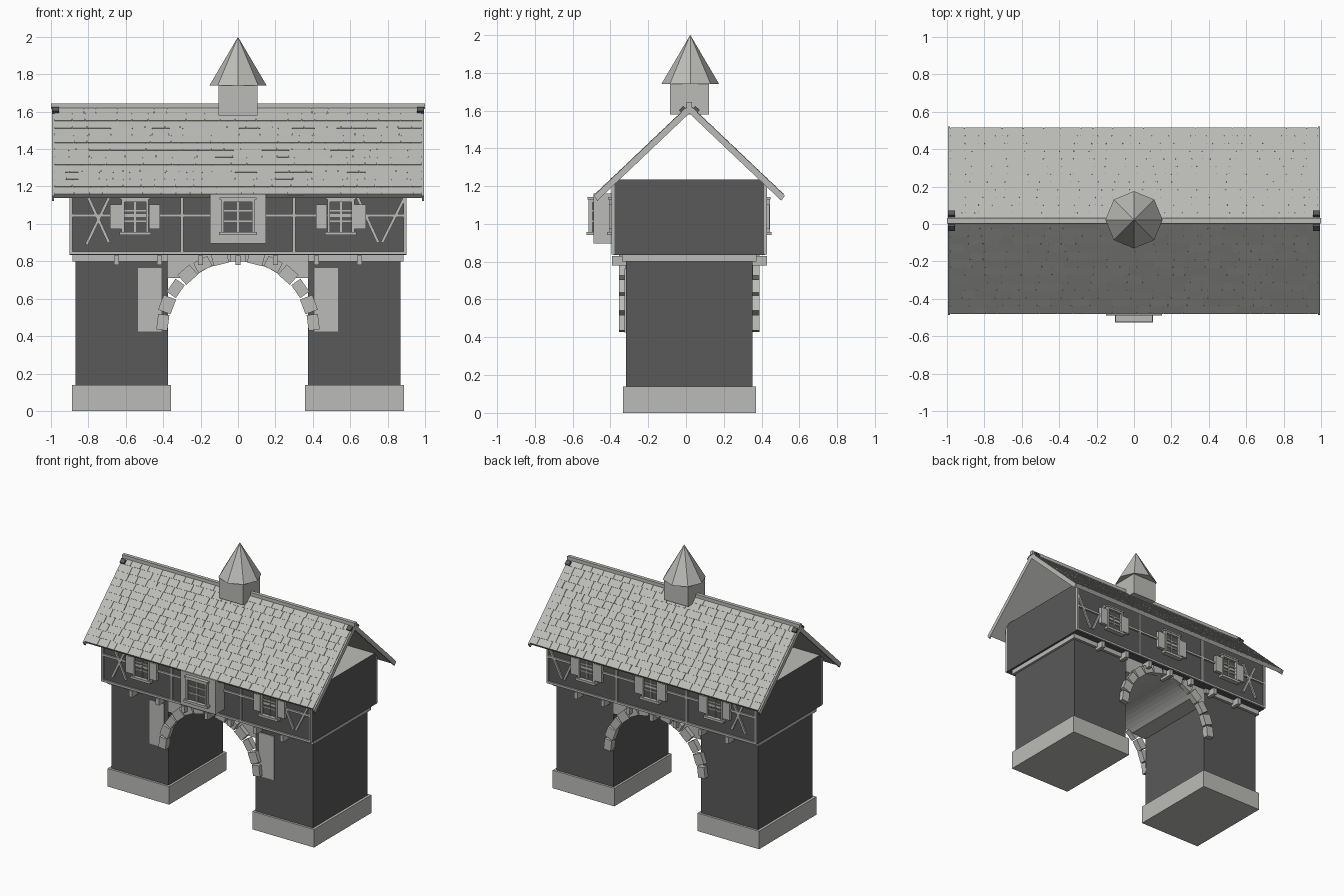
import bpy, bmesh, random
from math import pi, sin, cos, atan2, hypot
from mathutils import Matrix, Vector

random.seed(4)
if "Cube" in bpy.data.objects:
    bpy.data.objects.remove(bpy.data.objects["Cube"])


def material(name, r, g, b):
    m = bpy.data.materials.new(name)
    m.use_nodes = True
    m.diffuse_color = (r, g, b, 1)
    m.node_tree.nodes["Principled BSDF"].inputs["Base Color"].default_value = (r, g, b, 1)
    return m


LIGHT = material("light stone", 0.5, 0.5, 0.48)
DARK = material("dark plaster", 0.1, 0.1, 0.1)
YC = 0.0175  # centre line of the building


def finish(name, bm, *mats):
    bmesh.ops.recalc_face_normals(bm, faces=bm.faces)
    me = bpy.data.meshes.new(name)
    bm.to_mesh(me)
    bm.free()
    for m in mats:
        me.materials.append(m)
    ob = bpy.data.objects.new(name, me)
    bpy.context.collection.objects.link(ob)
    return ob


def block(bm, centre, size, rot=Matrix()):
    mat = Matrix.Translation(centre) @ rot @ Matrix.Diagonal((*size, 1))
    bmesh.ops.create_cube(bm, size=1, matrix=mat)


def span(bm, x0, x1, y0, y1, z0, z1):
    block(bm, ((x0 + x1) / 2, (y0 + y1) / 2, (z0 + z1) / 2), (x1 - x0, y1 - y0, z1 - z0))


def facade(bm, side, x0, x1, d0, d1, z0, z1):
    """Block lying d0..d1 away from the centre line, on the front (-1) or back (1)."""
    span(bm, x0, x1, *sorted((YC + side * d0, YC + side * d1)), z0, z1)


def extrude_profile(name, pts, axis, a, b, mat):
    """Extrude a closed profile along x or y."""
    bm = bmesh.new()
    place = (lambda p, t: (t, *p)) if axis == "x" else (lambda p, t: (p[0], t, p[1]))
    face = bm.faces.new([bm.verts.new(place(p, a)) for p in pts])
    ext = bmesh.ops.extrude_face_region(bm, geom=[face])["geom"]
    shift = Vector((b - a, 0, 0)) if axis == "x" else Vector((0, b - a, 0))
    bmesh.ops.translate(bm, vec=shift, verts=[v for v in ext if isinstance(v, bmesh.types.BMVert)])
    return finish(name, bm, mat)


# Piers, plinths and front plates
for side, label in ((-1, "right"), (1, "left")):
    for part, xs, half, zs, mat in (("pier", (0.375, 0.868), 0.335, (0.13, 0.84), DARK),
                                    ("plinth", (0.358, 0.888), 0.352, (0, 0.14), LIGHT),
                                    ("plate", (0.41, 0.535), None, (0.425, 0.765), LIGHT)):
        bm = bmesh.new()
        x0, x1 = sorted(side * x for x in xs)
        if half:
            span(bm, x0, x1, YC - half, YC + half, *zs)
        else:
            facade(bm, -1, x0, x1, 0.33, 0.342, *zs)
        finish(f"{label}_{part}", bm, mat)

# Spandrel with round opening between the piers
ARCH_Z, R_IN, R_OUT = 0.425, 0.375, 0.435
limit = 0.285
start = atan2(limit, (R_IN ** 2 - limit ** 2) ** 0.5)
arc = [start + (pi - 2 * start) * i / 16 for i in range(17)]
curve = [(R_IN * cos(a), ARCH_Z + R_IN * sin(a)) for a in arc]
extrude_profile("arch_spandrel", [(0.375, 0.84), (0.375, 0.71)] + curve + [(-0.375, 0.71), (-0.375, 0.84)],
                "y", YC - 0.337, YC + 0.337, LIGHT)

# Wedge stones of the arch on both faces
STONES = 13
for side, label in ((-1, "front"), (1, "back")):
    bm = bmesh.new()
    for i in range(STONES):
        a = pi * (i + 0.5) / STONES
        r0, r1 = R_IN - 0.005 * (i % 2), R_OUT + 0.006 * (i % 2)
        rot = Matrix.Rotation(-a, 4, "Y")
        mid = (r0 + r1) / 2
        block(bm, (mid * cos(a), YC + side * 0.35, ARCH_Z + mid * sin(a)), (r1 - r0, 0.044, 0.084), rot)
    finish(f"{label}_arch_stones", bm, LIGHT)

# Ledge and joist ends under the upper storey
bm = bmesh.new()
for side in (-1, 1):
    x0, x1 = sorted((side * 0.375, side * 0.885))
    span(bm, x0, x1, YC - 0.355, YC + 0.355, 0.8, 0.835)
finish("ledge", bm, LIGHT)
bm = bmesh.new()
for side in (-1, 1):
    for x in (-0.65, -0.42, -0.2, 0, 0.2, 0.42, 0.65):
        facade(bm, side, x - 0.014, x + 0.014, 0.3, 0.41, 0.78, 0.83)
finish("joist_ends", bm, LIGHT)

# Upper storey, with a light attic floor
bm = bmesh.new()
span(bm, -0.9, 0.9, YC - 0.4, YC + 0.4, 0.835, 1.235)
bm.normal_update()
for f in bm.faces:
    f.material_index = int(f.normal.z > 0.5)
finish("upper_storey", bm, DARK, LIGHT)


def beam(bm, side, x0, z0, x1, z1, width=0.016):
    rot = Matrix.Rotation(-atan2(z1 - z0, x1 - x0), 4, "Y")
    block(bm, ((x0 + x1) / 2, YC + side * 0.404, (z0 + z1) / 2),
          (hypot(x1 - x0, z1 - z0), 0.016, width), rot)


def window(bm, panes, side, x, w, d, shutters):
    """Framed casement with glazing bars, sill, lintel and optional shutters."""
    z0, z1 = 0.955, 1.13
    facade(panes, side, x - w, x + w, d, d + 0.008, z0, z1)
    for s in (-1, 1):
        a, b = sorted((x + s * w, x + s * (w - 0.014)))
        facade(bm, side, a, b, d, d + 0.026, z0, z1)
        if shutters:
            a, b = sorted((x + s * (w + 0.002), x + s * (w + 0.062)))
            facade(bm, side, a, b, d, d + 0.024, 0.972, 1.103)
    facade(bm, side, x - 0.005, x + 0.005, d, d + 0.016, z0, z1)
    for z in (1.015, 1.07):
        facade(bm, side, x - w, x + w, d, d + 0.014, z - 0.004, z + 0.004)
    facade(bm, side, x - w, x + w, d, d + 0.026, z1 - 0.014, z1)
    facade(bm, side, x - w - 0.012, x + w + 0.012, d, d + 0.036, 0.94, 0.958)
    facade(bm, side, x - w - 0.008, x + w + 0.008, d, d + 0.03, z1, z1 + 0.012)


# Timber framing and windows on both long walls
for side, label in ((-1, "front"), (1, "back")):
    bm = bmesh.new()
    for x in (-0.893, -0.3, 0.3, 0.893):
        beam(bm, side, x, 0.84, x, 1.23)
    for z in (0.845, 1.045, 1.227):
        beam(bm, side, -0.9, z, 0.9, z)
    for x0, z0, x1, z1 in ((-0.8, 1.14, -0.69, 0.9), (-0.69, 1.14, -0.81, 0.89),
                           (0.64, 1.14, 0.75, 0.9), (0.89, 1.14, 0.77, 0.9)):
        beam(bm, side, x0, z0, x1, z1)
    finish(f"{label}_timbers", bm, LIGHT)
    bm, panes = bmesh.new(), bmesh.new()
    for x in (-0.55, 0.55):
        window(bm, panes, side, x, 0.072, 0.4, True)
    if side < 0:
        window(bm, panes, side, 0, 0.09, 0.508, False)
    else:
        window(bm, panes, side, 0, 0.072, 0.4, True)
    finish(f"{label}_window_frames", bm, LIGHT)
    finish(f"{label}_window_panes", panes, DARK)

# Oriel bay on the front
bm = bmesh.new()
facade(bm, -1, -0.15, 0.15, 0.39, 0.508, 0.895, 1.16)
finish("oriel_bay", bm, LIGHT)

# Roof: folded slab, verge boards, shingles
SLOPE = 0.95


def fold(top, half, thick):
    drop = SLOPE * half
    return [(YC - half, top - drop), (YC, top), (YC + half, top - drop),
            (YC + half - 0.018, top - drop - thick + 0.017), (YC, top - thick),
            (YC - half + 0.018, top - drop - thick + 0.017)]


extrude_profile("roof_slab", fold(1.626, 0.495, 0.035), "x", -0.985, 0.985, LIGHT)
for side, label in ((-1, "right"), (1, "left")):
    extrude_profile(f"{label}_verge_board", fold(1.63, 0.505, 0.045), "x", side * 0.983, side * 0.995, LIGHT)

ROWS = 12
ang = atan2(SLOPE, 1)
length = hypot(0.495, 0.495 * SLOPE)
step = length / ROWS
bm = bmesh.new()
for side in (-1, 1):
    for row in range(ROWS):
        s = (row + 0.5) * step
        x = -0.983
        while x < 0.983:
            end = min(x + random.uniform(0.06, 0.12), 0.983)
            if 0.983 - end < 0.04:
                end = 0.983
            tilt = Matrix.Rotation(-side * (ang + random.uniform(-0.05, -0.02)), 4, "X")
            lift = 0.002
            centre = (( x + end) / 2, YC + side * (s * cos(ang) + lift * sin(ang)),
                      1.626 - s * sin(ang) + lift * cos(ang))
            block(bm, centre, (end - x - 0.002, step, 0.006), tilt)
            x = end
finish("roof_shingles", bm, LIGHT)

# Ridge cap and dark purlin blocks at its ends
bm = bmesh.new()
span(bm, -1, 1, YC - 0.014, YC + 0.014, 1.615, 1.645)
finish("ridge_cap", bm, LIGHT)
bm = bmesh.new()
for sx in (-1, 1):
    for sy in (-1, 1):
        block(bm, (sx * 0.975, YC + sy * 0.032, 1.602), (0.038, 0.032, 0.032),
              Matrix.Rotation(-sy * ang, 4, "X"))
finish("ridge_end_blocks", bm, DARK)

# Ridge turret with eight-sided spire
bm = bmesh.new()
span(bm, -0.103, 0.103, YC - 0.103, YC + 0.103, 1.58, 1.745)
finish("turret_base", bm, LIGHT)
bm = bmesh.new()
bmesh.ops.create_cone(bm, cap_ends=True, segments=8, radius1=0.153, radius2=0, depth=0.26,
                      matrix=Matrix.Translation((0, YC + 0.005, 1.87)))
finish("turret_spire", bm, LIGHT)
